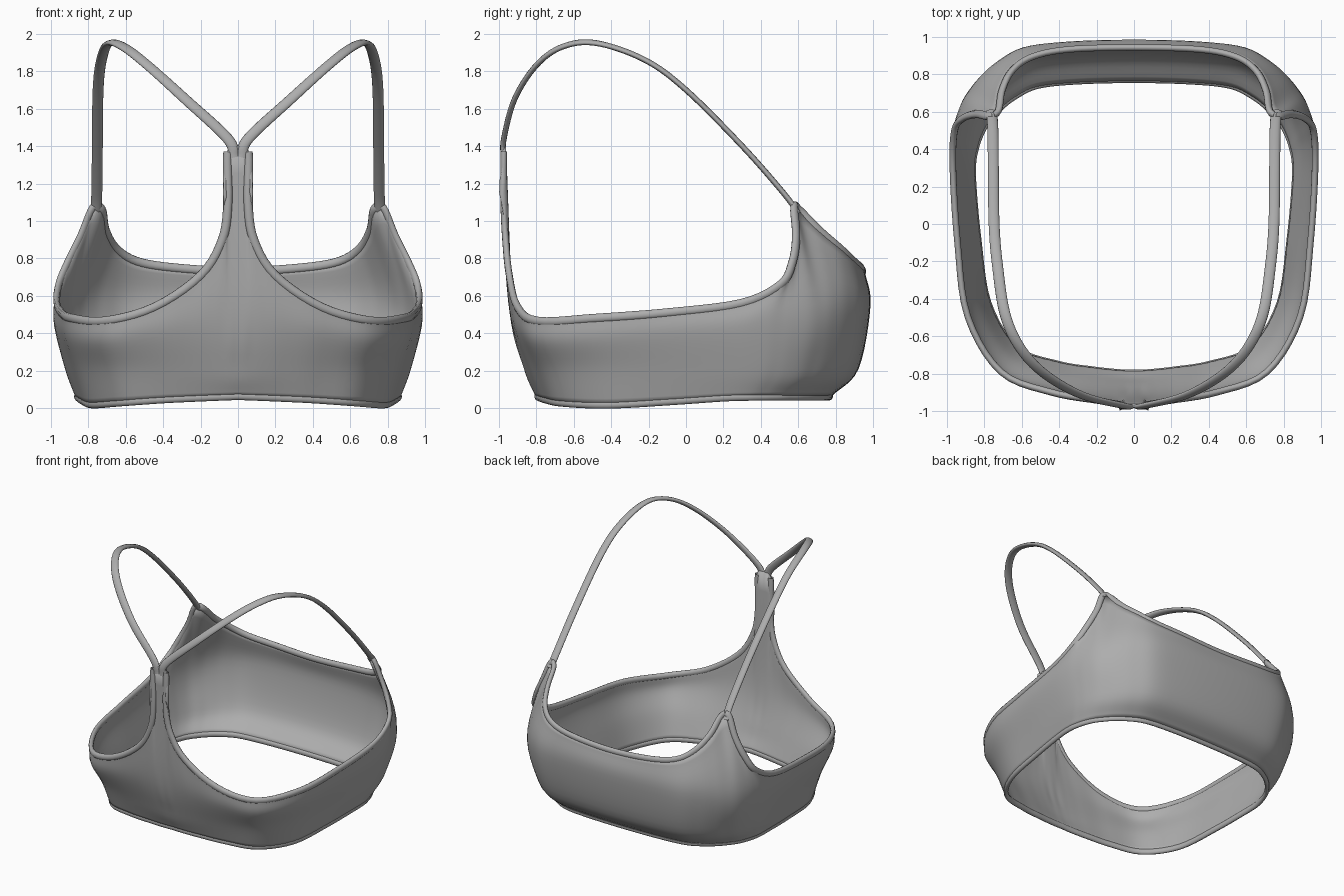
import bpy, math
from mathutils import Vector as V

if "Cube" in bpy.data.objects:
    bpy.data.objects.remove(bpy.data.objects["Cube"])

fabric = bpy.data.materials.new("grey_fabric")
fabric.diffuse_color = (0.42, 0.42, 0.42, 1)
fabric.use_nodes = True
fabric.node_tree.nodes["Principled BSDF"].inputs["Base Color"].default_value = fabric.diffuse_color


def spline(pts, sub, mirror=False):
    """Catmull-Rom through pts; mirror keeps the curve smooth across x = 0."""
    pts = [V(p) for p in pts]
    flip = lambda p: V((-p.x, p.y, p.z))
    first = flip(pts[1]) if mirror else 2 * pts[0] - pts[1]
    last = flip(pts[-2]) if mirror else 2 * pts[-1] - pts[-2]
    q = [first] + pts + [last]
    out = []
    for i in range(1, len(q) - 2):
        a, b, c, d = q[i - 1:i + 3]
        for k in range(sub):
            t = k / sub
            out.append(0.5 * (2 * b + (c - a) * t + (2 * a - 5 * b + 4 * c - d) * t * t
                              + (3 * b - a - 3 * c + d) * t ** 3))
    return out + [pts[-1]]


def make(name, verts, faces, thickness=0):
    me = bpy.data.meshes.new(name)
    me.from_pydata([tuple(v) for v in verts], [], faces)
    me.materials.append(fabric)
    me.shade_smooth()
    ob = bpy.data.objects.new(name, me)
    bpy.context.collection.objects.link(ob)
    m = ob.modifiers.new("mirror", 'MIRROR')
    m.use_clip = True
    m.merge_threshold = 0.0005
    if thickness:
        s = ob.modifiers.new("thickness", 'SOLIDIFY')
        s.thickness = thickness
        s.offset = -1
    return ob


def sweep(name, path, normal, half_w, half_t, sides=10):
    """Elliptical ribbon along a path; normal(p) gives its flat side."""
    verts, faces = [], []
    for i, p in enumerate(path):
        t = (path[min(i + 1, len(path) - 1)] - path[max(i - 1, 0)]).normalized()
        n = normal(p)
        n = (n - t * n.dot(t)).normalized()
        w = t.cross(n)
        for k in range(sides):
            a = 2 * math.pi * k / sides
            verts.append(p + w * half_w * math.cos(a) + n * half_t * math.sin(a))
    for i in range(len(path) - 1):
        for k in range(sides):
            j = (k + 1) % sides
            a, b = i * sides, (i + 1) * sides
            faces.append((a + k, a + j, b + j, b + k))
    return make(name, verts, faces)


# Top edge of the right half: centre stem, armhole, strap point, neckline
top = [(0, -.985, 1.40), (.055, -.985, 1.37), (.055, -.985, 1.1), (.085, -.975, .9),
       (.2, -.955, .71), (.45, -.91, .54), (.72, -.80, .465), (.90, -.5, .48),
       (.955, -.1, .51), (.98, .3, .56), (.97, .51, .66), (.92, .575, .78),
       (.85, .595, .92), (.785, .585, 1.07), (.735, .61, 1.06), (.715, .72, .95),
       (.66, .83, .855), (.55, .905, .785), (.35, .945, .75), (0, .955, .73)]
# Fullest line around the body, below the top edge
full = [(0, -.945, .55), (.04, -.945, .54), (.08, -.943, .52), (.14, -.938, .49),
        (.25, -.925, .45), (.46, -.89, .40), (.72, -.79, .36), (.89, -.5, .37),
        (.95, -.1, .40), (.98, .25, .43), (.982, .42, .47), (.965, .52, .50),
        (.945, .59, .53), (.915, .66, .55), (.875, .72, .56), (.82, .79, .56),
        (.73, .87, .56), (.59, .945, .55), (.35, .975, .55), (0, .985, .55)]


def shrink(p, sx, front, back, z):
    return (p[0] * sx, p[1] * (front if p[1] < 0 else back), z)


def hem_z(p):
    return .065 - .045 * min(1, p[0] / .7) * math.exp(-((p[1] + .5) / .55) ** 2)


low = [shrink(p, .94, .915, .935, .21) for p in full]
hem = [shrink(p, .885, .85, .79, hem_z(p)) for p in full]

# Body: band, cups and centre stem as one fabric sheet
SUB, ROWS = 5, 6
rails = [spline(r, SUB, True) for r in (hem, low, full, top)]
cols = [spline(c, ROWS) for c in zip(*rails)]
n = len(cols[0])
for c in (cols[0], cols[-1]):
    for p in c:
        p.x = 0
verts = [p for c in cols for p in c]
faces = [(i * n + j, (i + 1) * n + j, (i + 1) * n + j + 1, i * n + j + 1)
         for i in range(len(cols) - 1) for j in range(n - 1)]
make("body_fabric", verts, faces, .024)

# Bindings along the edges
outward = lambda p: V((p.x, p.y, 0))
inset = lambda pts: [V((p.x * .988, p.y * .988, p.z)) for p in pts]
edge = inset(rails[3])
sweep("armhole_binding", edge[SUB:13 * SUB + 3], outward, .024, .018)
sweep("neckline_binding", edge[13 * SUB + 2:], outward, .024, .018)
sweep("hem_binding", inset(rails[0]), outward, .022, .016)

# Shoulder straps from the centre stem over to the cups
strap = [(.02, -.975, 1.34), (.055, -.972, 1.44), (.28, -.915, 1.65), (.48, -.80, 1.83),
         (.61, -.66, 1.93), (.69, -.48, 1.95), (.73, -.22, 1.86), (.748, 0, 1.70),
         (.752, .3, 1.40), (.755, .52, 1.15), (.762, .60, 1.04)]
sweep("shoulder_strap", spline(strap, 8), lambda p: V((0, p.y + .1, p.z - 1.2)), .029, .015, 12)
